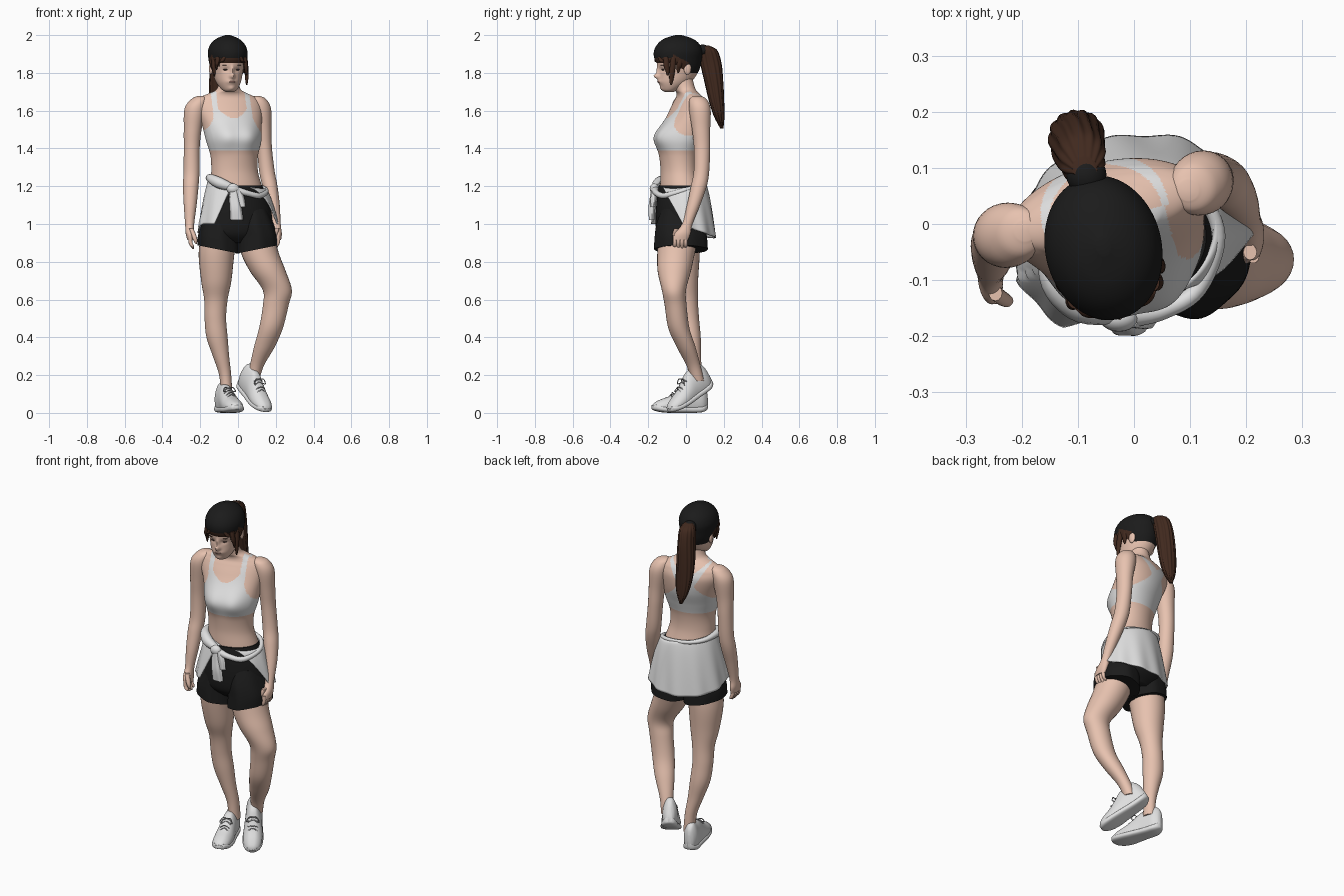
import bpy, bmesh, math
from math import sin, cos, pi, radians, exp
from mathutils import Matrix, Vector


def material(name, r, g, b):
    m = bpy.data.materials.new(name)
    m.diffuse_color = (r, g, b, 1)
    return m


SKIN = material("skin", 0.80, 0.54, 0.43)
WHITE = material("white cloth", 0.74, 0.74, 0.74)
BLACK = material("black cloth", 0.011, 0.011, 0.011)
HAIR = material("brown hair", 0.052, 0.022, 0.013)
LACE = material("grey lace", 0.45, 0.45, 0.46)
LIPS = material("lips", 0.60, 0.32, 0.27)
EYE = material("dark eye", 0.06, 0.035, 0.03)


def frame(x, y, z=0, yaw=0, pitch=0):
    return (Matrix.Translation((x, y, z)) @ Matrix.Rotation(radians(yaw), 4, 'Z')
            @ Matrix.Rotation(radians(pitch), 4, 'X'))


def finish(name, bm, mats, M):
    bmesh.ops.recalc_face_normals(bm, faces=bm.faces[:])
    me = bpy.data.meshes.new(name)
    bm.to_mesh(me)
    bm.free()
    ob = bpy.data.objects.new(name, me)
    for m in mats:
        me.materials.append(m)
    bpy.context.collection.objects.link(ob)
    ob.matrix_world = M
    return ob


def skin(name, mats, loops, M=Matrix(), closed=True, paint=None):
    """Join point loops into a surface; paint gives a material slot or None for a hole."""
    bm = bmesh.new()
    rows = [[bm.verts.new(p) for p in loop] for loop in loops]
    n = len(rows[0])
    for a, b in zip(rows, rows[1:]):
        for i in range(n if closed else n - 1):
            j = (i + 1) % n
            slot = 0
            if paint:
                slot = paint((a[i].co + a[j].co + b[i].co + b[j].co) / 4)
            if slot is not None:
                bm.faces.new((a[i], a[j], b[j], b[i])).material_index = slot
    if closed:
        for row in (rows[0], rows[-1]):
            if not paint or paint(row[0].co) is not None:
                bm.faces.new(row)
    return finish(name, bm, mats, M)


def spline(keys, sub):
    """Smooth curve through the key tuples."""
    out = []
    for i in range(len(keys) - 1):
        quad = zip(keys[max(i - 1, 0)], keys[i], keys[i + 1], keys[min(i + 2, len(keys) - 1)])
        quad = list(quad)
        for k in range(sub):
            t = k / sub
            out.append([0.5 * (2 * b + (c - a) * t + (2 * a - 5 * b + 4 * c - d) * t * t
                               + (3 * b - a - 3 * c + d) * t ** 3) for a, b, c, d in quad])
    return out + [list(keys[-1])]


def loft(name, mats, keys, M=Matrix(), n=32, sub=6, ripple=(0, 1), bumps=(), paint=None):
    """Body part from level rings (z, x, y, rx, ry); bumps push the front out."""
    loops = []
    for z, x, y, rx, ry in spline(keys, sub):
        loop = []
        for i in range(n):
            a = 2 * pi * i / n
            f = 1 + ripple[0] * sin(ripple[1] * a + 6 * z)
            p = Vector((x + rx * f * cos(a), y + ry * f * sin(a), z))
            if sin(a) < 0:
                for u, bz, su, sz, amp in bumps:
                    for s in ((1, -1) if u else (1,)):
                        p.y -= amp * exp(-((p.x - s * u) / su) ** 2 - ((z - bz) / sz) ** 2) * min(1, -2 * sin(a))
            loop.append(p)
        loops.append(loop)
    return skin(name, mats, loops, M, True, paint)


def ball(name, mat, loc, size, M=Matrix()):
    bm = bmesh.new()
    bmesh.ops.create_uvsphere(bm, u_segments=20, v_segments=12, radius=1)
    bmesh.ops.transform(bm, matrix=Matrix.Translation(loc) @ Matrix.Diagonal((*size, 1)), verts=bm.verts)
    return finish(name, bm, [mat], M)


def tube(name, mat, pts, M=Matrix(), n=12, sub=6):
    """Round cord along a path of (x, y, z, radius)."""
    path = spline(pts, sub)
    loops = []
    for i, (x, y, z, r) in enumerate(path):
        d = Vector(path[min(i + 1, len(path) - 1)][:3]) - Vector(path[max(i - 1, 0)][:3])
        side = d.cross(Vector((0.01, 0.02, 1))).normalized()
        up = side.cross(d).normalized()
        loops.append([Vector((x, y, z)) + r * (side * cos(2 * pi * k / n) + up * sin(2 * pi * k / n))
                      for k in range(n)])
    return skin(name, [mat], loops, M)


# Torso and neck, with the sports top painted on by rule
def top_rule(p):
    u, z = abs(p.x + .008), p.z
    if z < 1.387 or z > 1.70:
        return 0
    if p.y < 0.02:
        neck = 0.078 * math.sqrt(min(1, max(0, (z - 1.56) / 0.05)))
        edge = 0.105 + 0.06 * (max(0, 1.57 - z) / 0.1) ** 1.5
    else:
        neck = 0.075 * max(0, (z - 1.61) / 0.06)
        edge = 0.045 + (0.06 * (z - 1.57) / 0.1 if z > 1.57 else 0.115 * ((1.57 - z) / 0.11) ** 1.3)
    return 1 if neck <= u <= edge else 0


BODY = frame(-0.035, -0.01, 0, 14)
loft("torso", [SKIN, WHITE], [
    (1.12, .03, -.015, .15, .115), (1.20, .02, -.025, .138, .105), (1.28, .01, -.03, .125, .096),
    (1.36, .008, -.03, .127, .100), (1.44, .008, -.018, .148, .108), (1.52, .004, .005, .160, .11),
    (1.60, -.006, .027, .178, .096), (1.645, -.01, .033, .175, .078), (1.67, -.011, .032, .152, .064),
    (1.69, -.012, .024, .108, .056), (1.712, -.013, .01, .066, .054), (1.76, -.014, -.003, .05, .054),
    (1.82, -.016, -.01, .05, .054)],
    BODY, n=180, sub=14, bumps=[(.064, 1.462, .07, .068, .038)], paint=top_rule)

# Arms and hands
ARMS = {
    "right": [(1.678, -.194, -.012, .018, .018), (1.662, -.203, -.015, .043, .044), (1.61, -.226, -.02, .057, .058),
              (1.5, -.24, -.022, .047, .048), (1.4, -.245, -.02, .042, .043), (1.28, -.246, -.025, .042, .041),
              (1.2, -.25, -.04, .041, .042), (1.1, -.253, -.065, .034, .035), (1.0, -.256, -.085, .024, .028),
              (.95, -.255, -.098, .022, .042), (.915, -.252, -.103, .016, .04)],
    "left": [(1.678, .096, .06, .018, .018), (1.662, .105, .064, .043, .044), (1.61, .12, .073, .055, .057),
             (1.5, .133, .08, .044, .048), (1.4, .14, .085, .04, .043), (1.28, .153, .082, .041, .041),
             (1.2, .169, .068, .04, .042), (1.1, .188, .04, .033, .035), (1.0, .202, .006, .024, .028),
             (.95, .21, -.018, .022, .042), (.915, .212, -.03, .016, .04)]}
for side, keys in ARMS.items():
    s = 1 if side == "right" else -1
    loft(side + "_arm", [SKIN], keys)
    _, hx, hy, _, _ = keys[-1]
    for k in range(4):
        y = hy - .029 + .019 * k
        tip = .868 + (.008 if k in (0, 3) else 0)
        loft(f"{side}_finger_{k + 1}", [SKIN], [(.94, hx, y, .011, .011), (.905, hx, y, .0105, .0105),
             (.885, hx + .008 * s, y, .01, .01), (tip, hx + .014 * s, y, .004, .004)], n=12, sub=4)
    loft(side + "_thumb", [SKIN], [(.975, hx + .005 * s, hy - .02, .012, .014), (.94, hx + .018 * s, hy - .03, .013, .013),
         (.915, hx + .026 * s, hy - .034, .011, .011), (.895, hx + .03 * s, hy - .034, .004, .004)], n=12, sub=4)

# Legs: straight right leg, bent left leg
loft("right_leg", [SKIN], [
    (1.0, -.09, -.03, .095, .105), (.85, -.113, -.025, .095, .098), (.7, -.115, -.014, .08, .078),
    (.6, -.117, .003, .062, .06), (.5, -.12, .014, .057, .055), (.4, -.111, .025, .056, .053),
    (.3, -.09, .036, .043, .043), (.2, -.068, .05, .032, .036), (.1, -.06, .055, .03, .036)])
loft("left_leg", [SKIN], [
    (1.0, .08, -.03, .095, .115), (.85, .115, -.052, .1, .10), (.75, .158, -.062, .095, .088),
    (.65, .208, -.064, .077, .064), (.57, .2, -.055, .068, .058), (.45, .175, -.038, .063, .056),
    (.35, .14, .0, .055, .05), (.25, .1, .04, .037, .037), (.17, .08, .062, .032, .034)])


# Trainers: upper, sole and laces built toe to heel
def shoe(side, M):
    stations = [(0, .014, .02, .038), (.015, .034, .012, .055), (.05, .048, .004, .072), (.1, .052, 0, .09),
                (.15, .048, 0, .12), (.19, .044, 0, .146), (.23, .042, 0, .152), (.27, .039, .003, .158),
                (.295, .026, .012, .135), (.305, .012, .02, .1)]

    def section(s, w, lo, hi, taper):
        mid, h, pts = (lo + hi) / 2, (hi - lo) / 2, []
        for i in range(32):
            c, v = cos(pi * i / 16), sin(pi * i / 16)
            pts.append(Vector((w * math.copysign(abs(c) ** .6, c) * (1 - taper * max(0, v)), s,
                               mid + h * math.copysign(abs(v) ** .75, v))))
        return pts
    rows = spline(stations, 5)
    skin(side + "_shoe_upper", [WHITE], [section(s, w, lo, hi, .35) for s, w, lo, hi in rows], M)
    skin(side + "_shoe_sole", [WHITE], [section(s, w * 1.08, lo, lo + .034 - .012 * (s < .01), 0)
                                        for s, w, lo, hi in rows], M)
    for k in range(4):
        s = .098 + .02 * k
        z = .092 + .0115 * k
        tube(f"{side}_lace_{k + 1}", LACE, [(-.027, s, z - .012, .0026), (0, s + .006 * (-1) ** k, z + .005, .0026),
                                            (.027, s, z - .012, .0026)], M, 8, 4)
    for e in (-1, 1):
        tube(f"{side}_lace_loop_{e + 1}", LACE, [(0, .155, .13, .0026), (e * .022, .148, .135, .0026),
             (e * .034, .135, .114, .0026), (e * .02, .14, .114, .0026)], M, 8, 4)


shoe("right", frame(-.003, -.178, 0, 18))
shoe("left", frame(.148, -.078, -.012, 32, 30))

# Shorts: hip piece and two flared legs
HIP = frame(0, -.02, 0, 14)
loft("shorts_hips", [BLACK], [(1.205, -.008, -.012, .135, .108), (1.12, 0, -.008, .162, .125),
     (1.03, 0, 0, .183, .138), (.95, 0, 0, .18, .13), (.9, 0, 0, .10, .09)], HIP, n=64)
for side, x, y, ry in (("right", -.102, -.034, .128), ("left", .1, -.026, .142)):
    leg = loft("shorts_leg_" + side, [BLACK], [(1.08, x * .8, y, .075, .10), (1.0, x * .9, y, .098, ry - .014),
               (.93, x, y, .108, ry - .004), (.865, x, y, .112, ry)], n=72, ripple=(.018, 7))
    for v in leg.data.vertices:      # hem rises toward the outside
        v.co.z += max(0, 1.0 - v.co.z) / .135 * .2 * (v.co.x - x) * (1 if x > 0 else -1)

# Jacket tied round the waist: draped sheet, rolled band, knot and sleeves
rows = []
for i in range(25):
    t = i / 24
    left, right = radians(-162 + 28 * t ** .7), radians(166 - 60 * t ** .55)
    row = []
    for j in range(97):
        a = left + (right - left) * j / 96
        low = .925 + .075 * min(1, abs(a) / 1.9) ** 2
        high = 1.225 - .03 * sin(a) - .025 * max(0, -cos(a))
        f = 1 + .022 * t * sin(11 * a + 1.5 * t) + .03 * t * (a < -1.7)
        row.append(Vector(((.145 + .067 * t ** .7) * f * sin(a), (.118 + .056 * t ** .7) * f * cos(a),
                           high + (low - high) * t)))
    rows.append(row)
sheet = skin("jacket_drape", [WHITE], rows, HIP, closed=False)
mod = sheet.modifiers.new("cloth", 'SOLIDIFY')
mod.thickness = .008
mod.offset = 0
tube("jacket_band", WHITE, [(-.035, -.16, 1.195, .02), (-.10, -.143, 1.218, .03), (-.148, -.09, 1.243, .022),
     (-.143, .02, 1.238, .013), (-.08, .08, 1.228, .011), (.02, .09, 1.215, .011), (.11, .058, 1.2, .011),
     (.15, -.02, 1.175, .013), (.115, -.115, 1.15, .015), (.05, -.155, 1.163, .016), (-.01, -.165, 1.18, .02)])
ball("jacket_knot", WHITE, (-.027, -.168, 1.187), (.034, .024, .028))
loft("jacket_sleeve_long", [WHITE], [(1.2, -.025, -.17, .02, .014), (1.14, -.02, -.176, .027, .016),
     (1.08, -.012, -.182, .031, .018), (1.02, -.006, -.182, .033, .014)], ripple=(.08, 5))
loft("jacket_sleeve_short", [WHITE], [(1.19, -.01, -.17, .02, .014), (1.14, .01, -.172, .022, .015),
     (1.09, .018, -.175, .022, .012)], ripple=(.08, 5))

# Head with nose, brow, lips and chin pushed out
HEAD = frame(-.055, -.04, 0, 13)
loft("head", [SKIN], [(1.698, 0, -.05, .018, .02), (1.712, 0, -.045, .04, .042), (1.75, 0, -.02, .064, .085),
     (1.80, 0, -.002, .078, .104), (1.85, 0, 0, .085, .114), (1.90, 0, 0, .088, .117), (1.96, 0, 0, .06, .08)],
     HEAD, n=120, sub=10, bumps=[(0, 1.782, .013, .014, .026), (0, 1.81, .009, .024, .012), (.032, 1.817, .017, .012, -.007),
                                 (0, 1.754, .024, .011, .007), (0, 1.715, .02, .014, .008)])
for s, side in ((-1, "right"), (1, "left")):
    ball(side + "_eye", EYE, (s * .032, -.091, 1.817), (.013, .009, .004), HEAD)
    ball(side + "_brow", HAIR, (s * .033, -.098, 1.84), (.018, .008, .002), HEAD)
    ball(side + "_ear", SKIN, (s * .084, .03, 1.822), (.01, .02, .032), HEAD)
ball("mouth", LIPS, (0, -.104, 1.753), (.018, .012, .005), HEAD)


# Close cap with a rim of hair below it
def cap_rule(p):
    low = 1.855 - .055 * min(1, max(0, (p.y + .06) / .1))
    if p.z < low:
        return None
    return 1 if p.z < (1.88 if p.y < -.05 else low + .05) and p.y < .03 else 0


loft("cap", [BLACK, HAIR], [(1.79, 0, .02, .07, .08), (1.83, 0, .008, .089, .108), (1.87, 0, -.002, .100, .125),
     (1.915, 0, -.002, .103, .129), (1.955, 0, 0, .087, .11), (1.983, 0, 0, .055, .072), (2.0, 0, 0, .012, .016)],
     HEAD, n=96, sub=10, paint=cap_rule)

# Loose fringe and side strands (start x, y, end x, y, z)
for k, (u0, y0, u1, y1, z1) in enumerate([(-.04, -.105, -.068, -.09, 1.835), (-.07, -.082, -.078, -.078, 1.815),
        (-.083, -.045, -.084, -.05, 1.78), (.04, -.105, .07, -.09, 1.835), (.07, -.082, .083, -.078, 1.785),
        (.083, -.045, .09, -.06, 1.735), (-.086, -.01, -.084, -.02, 1.80), (.086, -.01, .084, -.02, 1.80)]):
    loft(f"hair_strand_{k + 1}", [HAIR], [(1.885, u0, y0, .014, .016),
         ((1.885 + z1) / 2, (u0 + u1) / 2 * 1.04, (y0 + y1) / 2 * 1.04, .011, .015),
         (z1 + .02, u1, y1, .007, .01), (z1, u1, y1, .002, .003)], HEAD, n=14, sub=4)

# Ponytail and its tie
loft("ponytail", [HAIR], [(1.945, -.088, .10, .022, .02), (1.92, -.092, .117, .04, .046), (1.85, -.098, .132, .044, .054),
     (1.75, -.102, .148, .049, .048), (1.65, -.102, .162, .047, .039), (1.57, -.1, .176, .035, .027),
     (1.505, -.1, .19, .008, .008)], n=72, sub=10, ripple=(.05, 13))
ball("hair_tie", BLACK, (-.085, .088, 1.92), (.036, .036, .03))

for ob in bpy.context.collection.objects:
    ob.select_set(True)
    bpy.context.view_layer.objects.active = ob
bpy.ops.object.shade_smooth_by_angle(angle=radians(50))
